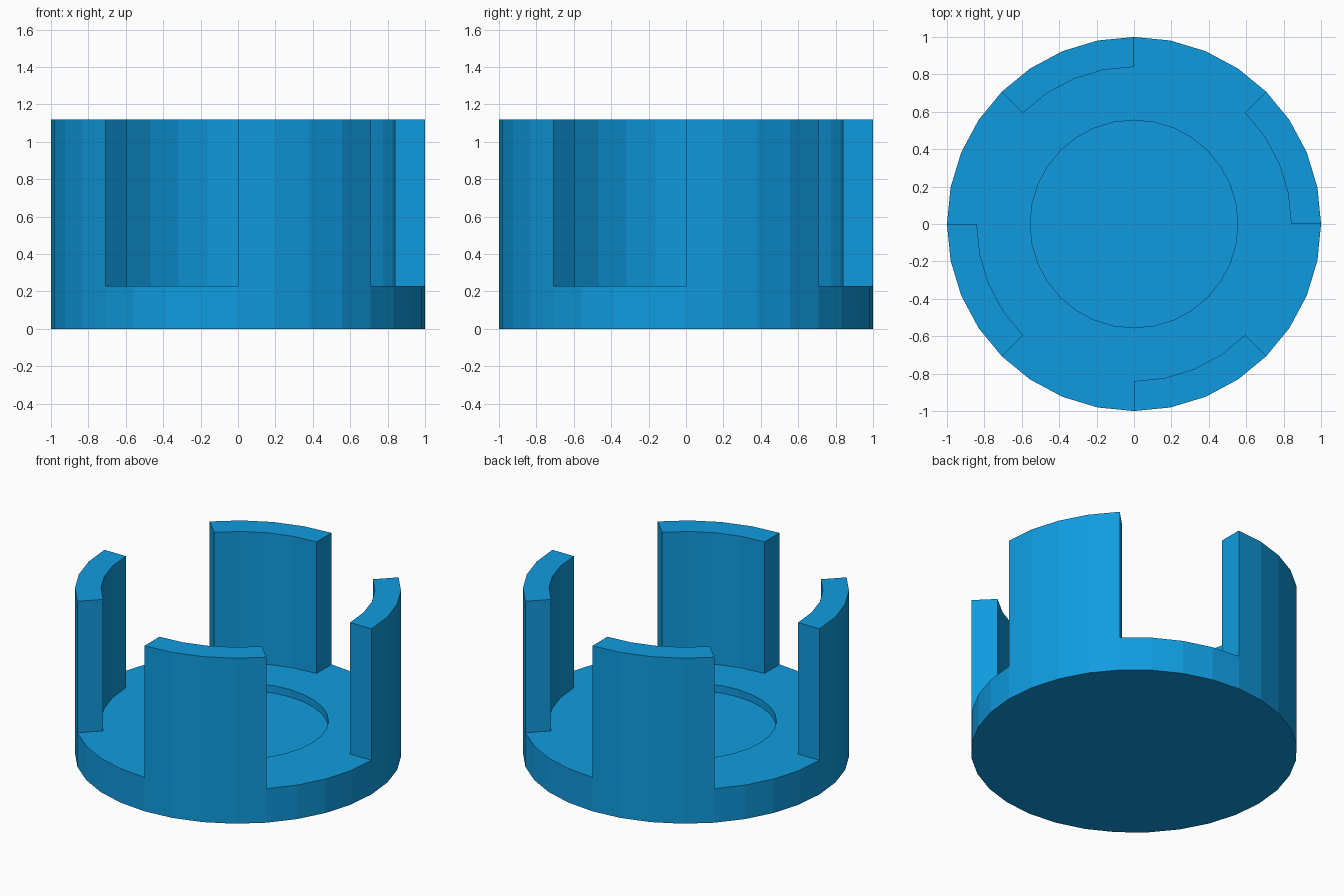
import bpy, bmesh
from math import sin, cos, pi

if "Cube" in bpy.data.objects:
    bpy.data.objects.remove(bpy.data.objects["Cube"])

SIDES = 32
BASE_H, TOTAL_H = 0.23, 1.12

bm = bmesh.new()

def ring(radius, z):
    return [bm.verts.new((radius * cos(2 * pi * i / SIDES),
                          radius * sin(2 * pi * i / SIDES), z)) for i in range(SIDES)]

def bridge(a, b):
    return [bm.faces.new((a[i], a[(i + 1) % SIDES], b[(i + 1) % SIDES], b[i]))
            for i in range(SIDES)]

# Base disc with a shallow round recess
bottom = ring(1.0, 0)
outer = ring(1.0, BASE_H)
inner = ring(0.84, BASE_H)
rim = ring(0.555, BASE_H)
recess = ring(0.555, BASE_H - 0.05)
bm.faces.new(bottom[::-1])
bridge(bottom, outer)
rim_faces = bridge(outer, inner)
bridge(inner, rim)
bridge(rim, recess)
bm.faces.new(recess)

# Four curved prongs: every other eighth of the rim is raised
prongs = [f for i, f in enumerate(rim_faces) if (i // 4) % 2 == 0]
raised = bmesh.ops.extrude_face_region(bm, geom=prongs)["geom"]
bmesh.ops.delete(bm, geom=[f for f in prongs if f.is_valid], context='FACES_ONLY')
bmesh.ops.translate(bm, vec=(0, 0, TOTAL_H - BASE_H),
                    verts=[v for v in raised if isinstance(v, bmesh.types.BMVert)])
bmesh.ops.recalc_face_normals(bm, faces=bm.faces)

mesh = bpy.data.meshes.new("pronged_cup")
bm.to_mesh(mesh)
bm.free()
cup = bpy.data.objects.new("pronged_cup", mesh)
bpy.context.collection.objects.link(cup)

# Blue finish
blue = bpy.data.materials.new("blue")
blue.diffuse_color = (0.005, 0.33, 0.74, 1)
blue.use_nodes = True
blue.node_tree.nodes["Principled BSDF"].inputs["Base Color"].default_value = blue.diffuse_color
mesh.materials.append(blue)
